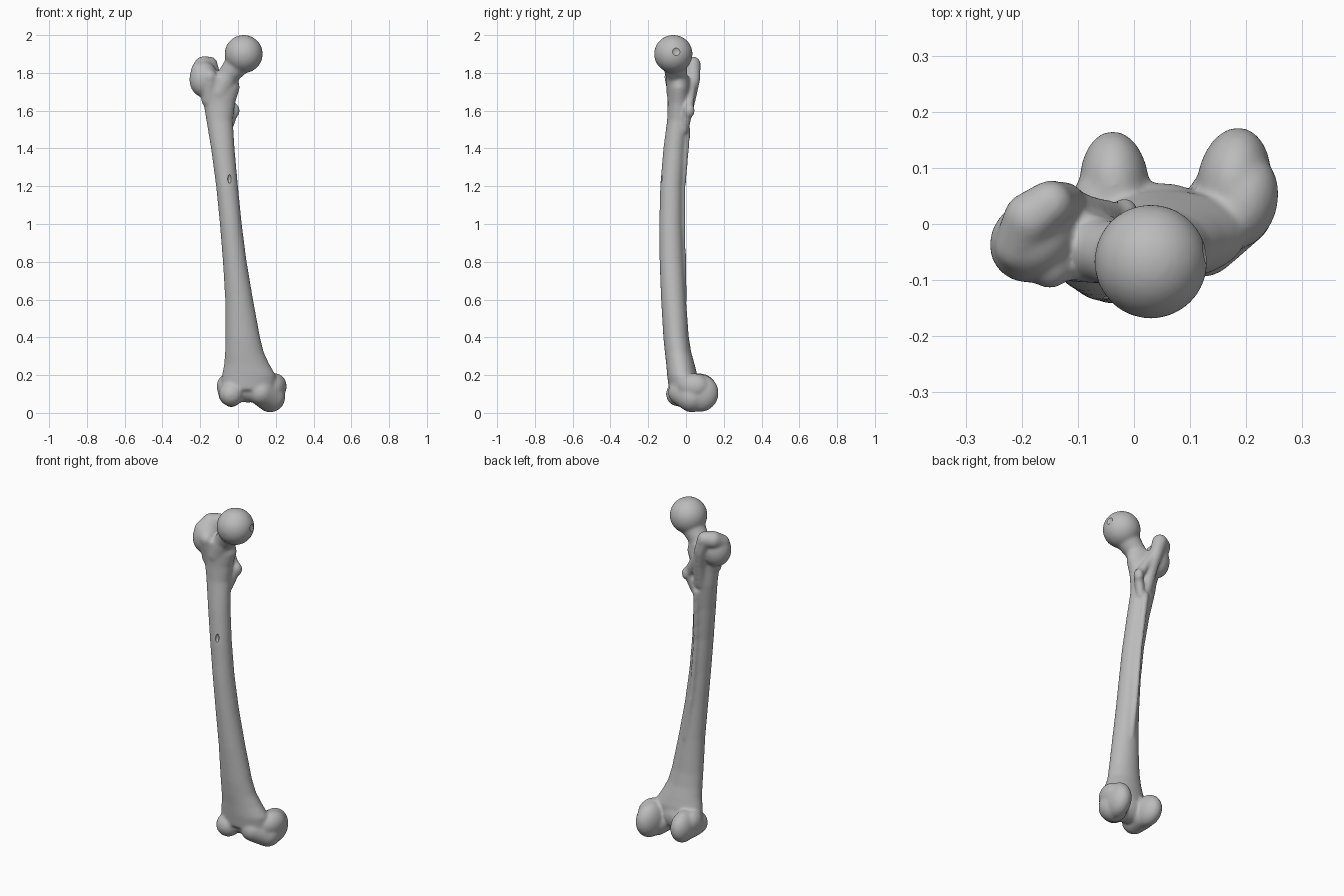
import bpy, bmesh, math
from mathutils import Matrix, Vector

cube = bpy.data.objects.get("Cube")
if cube:
    bpy.data.objects.remove(cube, do_unlink=True)

bone_mat = bpy.data.materials.new("pale grey bone")
bone_mat.use_nodes = True
bone_mat.diffuse_color = (0.5, 0.5, 0.5, 1)
bone_mat.node_tree.nodes["Principled BSDF"].inputs["Base Color"].default_value = bone_mat.diffuse_color

# Unit ball reused for every rounded link
ball = bmesh.new()
bmesh.ops.create_icosphere(ball, subdivisions=4, radius=1)
ball.verts.index_update()
ball_dirs = [v.co.copy() for v in ball.verts]
ball_faces = [[v.index for v in f.verts] for f in ball.faces]
ball.free()

bm = bmesh.new()


def ellipsoid(target, center, radii, turn=0):
    """Closed ellipsoid, turned about z by degrees."""
    m = Matrix.Translation(center) @ Matrix.Rotation(math.radians(turn), 4, "Z")
    m = m @ Matrix.Diagonal((*radii, 1))
    bmesh.ops.create_icosphere(target, subdivisions=4, radius=1, matrix=m)


def limb(points):
    """Rounded, tapering links through (x, y, z, radius) points."""
    for a, b in zip(points, points[1:]):
        start, end = Vector(a[:3]), Vector(b[:3])
        verts = []
        for d in ball_dirs:
            ahead = d.dot(end - start) > 0
            verts.append(bm.verts.new(end + d * b[3] if ahead else start + d * a[3]))
        for face in ball_faces:
            bm.faces.new([verts[i] for i in face])


def loft(rows, sides=32):
    """Closed skin over level ovals given as z, x range and y range."""
    rings = []
    for z, x0, x1, y0, y1 in rows:
        ring = []
        for i in range(sides):
            a = math.tau * i / sides
            x = (x0 + x1) / 2 + (x1 - x0) / 2 * math.cos(a)
            y = (y0 + y1) / 2 + (y1 - y0) / 2 * math.sin(a)
            ring.append(bm.verts.new((x, y, z)))
        rings.append(ring)
    for lo, hi in zip(rings, rings[1:]):
        for i in range(sides):
            j = (i + 1) % sides
            bm.faces.new((lo[i], lo[j], hi[j], hi[i]))
    bm.faces.new(rings[0][::-1])
    bm.faces.new(rings[-1])


# Bowed shaft, flaring at both ends
loft([
    (0.12, -0.09, 0.2, -0.09, 0.06),
    (0.2, -0.085, 0.2, -0.1, 0.06),
    (0.26, -0.073, 0.165, -0.105, 0.045),
    (0.32, -0.069, 0.137, -0.112, 0.028),
    (0.4, -0.067, 0.117, -0.12, 0.015),
    (0.6, -0.068, 0.08, -0.132, 0),
    (0.8, -0.08, 0.046, -0.14, -0.012),
    (1.0, -0.096, 0.02, -0.142, -0.02),
    (1.2, -0.116, 0, -0.137, -0.018),
    (1.4, -0.143, -0.018, -0.12, -0.004),
    (1.55, -0.168, -0.027, -0.1, 0.015),
    (1.64, -0.183, -0.015, -0.097, 0.02),
    (1.72, -0.215, 0.01, -0.1, 0.025),
    (1.78, -0.22, 0, -0.1, 0.02),
])

# Rough line down the back of the shaft
limb([(-0.075, 0.005, 1.5, 0.02), (-0.055, -0.015, 1.2, 0.014),
      (-0.03, -0.015, 0.9, 0.014), (0.01, -0.006, 0.6, 0.012)])

# Ball head and neck
ellipsoid(bm, (0.03, -0.067, 1.9), (0.101, 0.102, 0.101))
limb([(0.02, -0.064, 1.875, 0.073), (-0.05, -0.05, 1.79, 0.056), (-0.1, -0.04, 1.7, 0.065)])

# Greater trochanter with its curved crest
ellipsoid(bm, (-0.18, -0.03, 1.765), (0.08, 0.072, 0.095), 35)
limb([(-0.205, -0.04, 1.81, 0.045), (-0.185, 0.01, 1.84, 0.048), (-0.15, 0.036, 1.845, 0.042),
      (-0.125, 0.04, 1.77, 0.036), (-0.105, 0.02, 1.68, 0.036), (-0.09, -0.01, 1.55, 0.035)])
limb([(-0.15, -0.075, 1.78, 0.04), (-0.15, -0.045, 1.66, 0.045)])

# Lesser trochanter and the ridge leading to it
ellipsoid(bm, (-0.017, 0.017, 1.6), (0.026, 0.03, 0.038))
limb([(-0.1, 0.03, 1.74, 0.025), (-0.02, 0.012, 1.6, 0.025), (-0.055, -0.01, 1.5, 0.025)])

# Inner condyle: rear roller, side swelling and front lip
ellipsoid(bm, (0.178, 0.073, 0.105), (0.066, 0.1, 0.1), -8)
ellipsoid(bm, (0.195, 0.04, 0.14), (0.061, 0.085, 0.07), -15)
limb([(0.17, 0.03, 0.083, 0.08), (0.12, -0.025, 0.11, 0.07)])

# Outer condyle: rear roller, side swelling and front lip
ellipsoid(bm, (-0.035, 0.07, 0.12), (0.062, 0.096, 0.09), 3)
ellipsoid(bm, (-0.06, 0.03, 0.14), (0.053, 0.07, 0.065))
limb([(-0.035, 0.03, 0.105, 0.07), (-0.035, -0.04, 0.1, 0.066)])

# Bridge between the condyles
ellipsoid(bm, (0.05, -0.002, 0.14), (0.1, 0.075, 0.085))

bmesh.ops.recalc_face_normals(bm, faces=bm.faces)
mesh = bpy.data.meshes.new("thigh_bone")
bm.to_mesh(mesh)
bm.free()
mesh.materials.append(bone_mat)
bone = bpy.data.objects.new("thigh_bone", mesh)
bpy.context.collection.objects.link(bone)

# Fuse the parts into one softly blended skin
fuse = bone.modifiers.new("fuse", "REMESH")
fuse.mode = "VOXEL"
fuse.voxel_size = 0.007
fuse.use_smooth_shade = True
blend = bone.modifiers.new("blend", "SMOOTH")
blend.factor = 0.5
blend.iterations = 16

# Pits: the vessel hole in the shaft and the dimple in the head
pit_mesh = bpy.data.meshes.new("pit_cutter")
pits = bmesh.new()
ellipsoid(pits, (-0.045, -0.136, 1.24), (0.01, 0.018, 0.025))
ellipsoid(pits, (0.142, -0.05, 1.915), (0.022, 0.03, 0.03), 10)
pits.to_mesh(pit_mesh)
pits.free()
pit_mesh.materials.append(bone_mat)
cutter = bpy.data.objects.new("pit_cutter", pit_mesh)
bpy.context.collection.objects.link(cutter)
cutter.hide_render = True
cutter.hide_viewport = True
cut = bone.modifiers.new("pits", "BOOLEAN")
cut.operation = "DIFFERENCE"
cut.object = cutter
